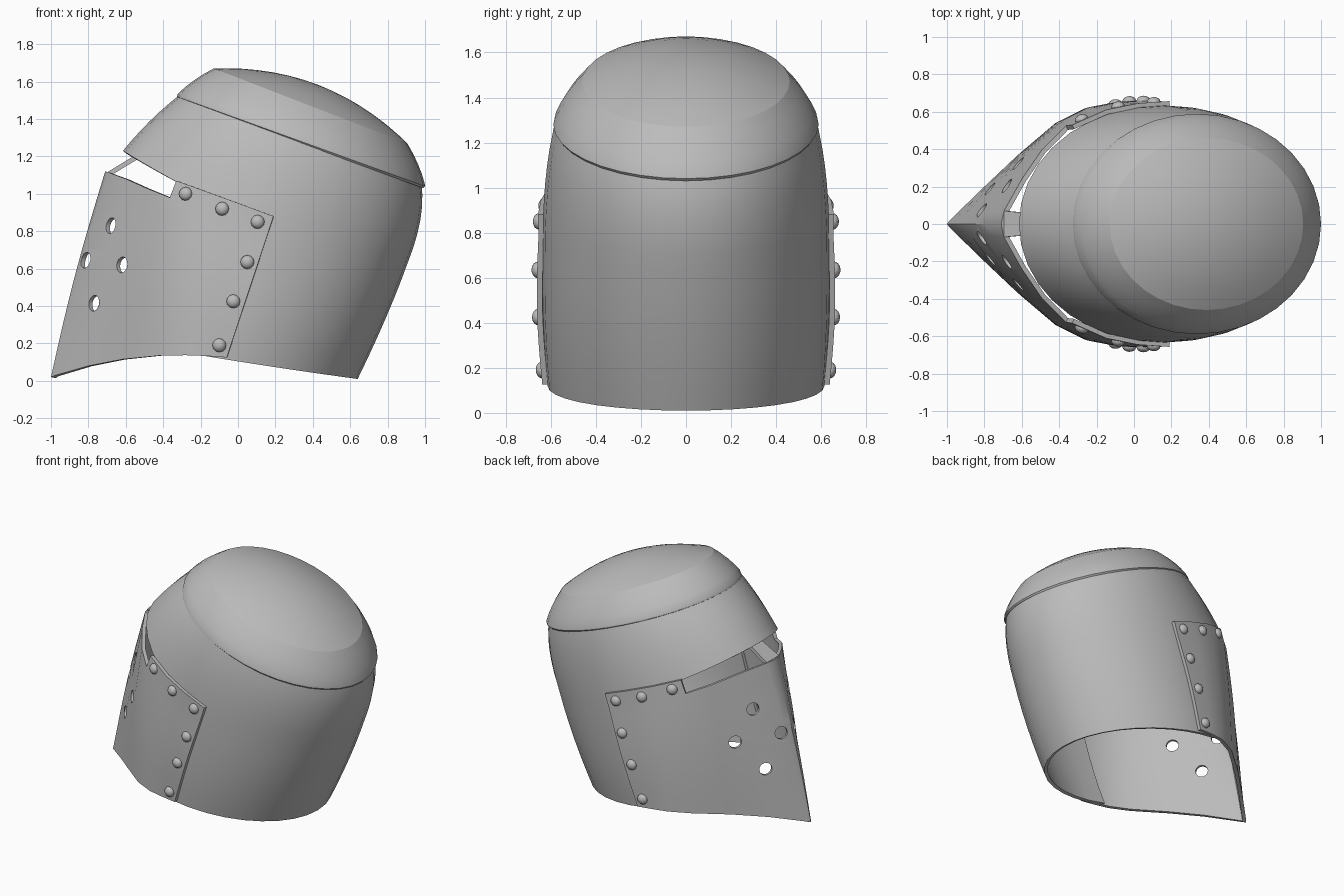
import bpy, bmesh, math
from mathutils import Vector
from mathutils.bvhtree import BVHTree

if "Cube" in bpy.data.objects:
    bpy.data.objects.remove(bpy.data.objects["Cube"])

steel = bpy.data.materials.new("grey_steel")
steel.use_nodes = True
steel.diffuse_color = (0.5, 0.5, 0.5, 1)
steel.node_tree.nodes["Principled BSDF"].inputs["Base Color"].default_value = (0.5, 0.5, 0.5, 1)

SEGS = 36
CENTRE = Vector((0.15, 0, 0.8))


def add_object(name, bm):
    mesh = bpy.data.meshes.new(name)
    bm.to_mesh(mesh)
    bm.free()
    mesh.materials.append(steel)
    obj = bpy.data.objects.new(name, mesh)
    bpy.context.collection.objects.link(obj)
    return obj


def activate(obj):
    bpy.ops.object.select_all(action='DESELECT')
    obj.select_set(True)
    bpy.context.view_layer.objects.active = obj


def finish(obj, angle=30):
    activate(obj)
    for mod in list(obj.modifiers):
        bpy.ops.object.modifier_apply(modifier=mod.name)
    bpy.ops.object.shade_smooth_by_angle(angle=math.radians(angle))


def thicken(obj, thickness):
    mod = obj.modifiers.new("thickness", 'SOLIDIFY')
    mod.thickness = thickness
    mod.offset = -1
    mod.use_even_offset = True


def skin(name, rows, closed, keep=lambda r, c: True):
    """Join rows of points into a surface facing outwards."""
    bm = bmesh.new()
    grid = [[bm.verts.new(p) for p in row] for row in rows]
    n = len(rows[0])
    for r in range(len(rows) - 1):
        for c in range(n if closed else n - 1):
            if keep(r, c):
                d = (c + 1) % n
                bm.faces.new((grid[r][c], grid[r][d], grid[r + 1][d], grid[r + 1][c]))
    bmesh.ops.delete(bm, geom=[v for v in bm.verts if not v.link_faces], context='VERTS')
    bmesh.ops.remove_doubles(bm, verts=bm.verts, dist=1e-5)
    bm.normal_update()
    if sum(f.normal.dot(f.calc_center_median() - CENTRE) for f in bm.faces) < 0:
        bmesh.ops.reverse_faces(bm, faces=bm.faces)
    return add_object(name, bm)


def ring(fx, fz, bx, bz, w, sag=0, scale=1, lift=0):
    """Tilted ellipse from a front point to a back point, w = half width."""
    points = []
    for i in range(SEGS):
        t = 2 * math.pi * i / SEGS
        c, s = math.cos(t) * scale, math.sin(t) * scale
        points.append(Vector(((fx + bx) / 2 - c * (bx - fx) / 2 + 0.36 * lift, w * s,
                              (fz + bz) / 2 - c * (bz - fz) / 2 - sag * s * s + 0.93 * lift)))
    return points


def blend(a, b, c, steps):
    """Smooth run of ring settings passing through three given ones."""
    out = []
    for i in range(steps + 1):
        t = i / steps
        k = ((1 - t) * (1 - 2 * t), 4 * t * (1 - t), t * (2 * t - 1))
        out.append([k[0] * p + k[1] * q + k[2] * r for p, q, r in zip(a, b, c)])
    return out


# Domed top cap
cap = (-0.13, 1.67, 0.905, 1.27, 0.46)
dome = skin("dome", [ring(*cap, scale=s, lift=0.12 * (1 - s * s))
                     for s in (1, 0.9, 0.75, 0.6, 0.45, 0.3, 0.15, 0)], True)
thicken(dome, 0.02)
finish(dome)

# Sloping crown band with a rolled lower lip
crown_rings = blend(cap, (-0.235, 1.607, 0.962, 1.16, 0.535), (-0.322, 1.535, 0.998, 1.055, 0.586), 4)
crown_rings += [(-0.327, 1.52, 1.0, 1.04, 0.589), (-0.317, 1.51, 0.99, 1.03, 0.58)]
crown = skin("crown_band", [ring(*r) for r in crown_rings], True)
thicken(crown, 0.015)
finish(crown)

# Main shell: full round above the eye slot, open at the front below it
brow = (-0.615, 1.23, 0.905, 0.625, 0.635, 0.085)
upper = blend((-0.31, 1.53, 0.98, 1.06, 0.578, 0), (-0.47, 1.39, 0.975, 0.86, 0.617, 0.03), brow, 6)
lower = blend(brow, (-0.74, 0.65, 0.79, 0.335, 0.634, 0.05), (-0.84, 0.25, 0.64, 0.01, 0.615, 0.01), 6)
shell_rows = [ring(*r) for r in upper + lower[1:]]
shell = skin("main_shell", shell_rows, True, lambda r, c: r < 6 or 8 <= c < SEGS - 8)
thicken(shell, 0.025)
finish(shell)

# Pointed face plate, wedge-shaped, with the eye slot cut in its upper edge
slot = [(-0.71, 0, 1.12), (-0.695, 0.07, 1.115), (-0.60, 0.24, 1.08), (-0.49, 0.40, 1.03),
        (-0.365, 0.525, 0.98), (-0.18, 0.61, 0.92), (-0.01, 0.645, 0.855), (0.157, 0.655, 0.78)]
hem = [(-1, 0, 0.02), (-0.985, 0.02, 0.027), (-0.80, 0.20, 0.08), (-0.62, 0.37, 0.115),
       (-0.42, 0.54, 0.135), (-0.28, 0.61, 0.137), (-0.17, 0.63, 0.133), (-0.06, 0.638, 0.125)]
top = slot[:4] + [(-0.33, 0.53, 1.07), (-0.15, 0.61, 1.005), (0.02, 0.645, 0.943), (0.19, 0.657, 0.88)]


def both_sides(half):
    return [Vector((x, -y, z)) for x, y, z in half[:0:-1]] + [Vector(p) for p in half]


STEPS = 8
plate_rows = [both_sides(top)]
for i in range(STEPS + 1):
    t = i / STEPS
    bow = 0.015 * math.sin(math.pi * t)
    row = []
    for a, b in zip(slot, hem):
        p = Vector(a).lerp(Vector(b), t)
        p.y += bow * min(1, p.y * 4)
        p.x -= bow * max(0, 1 - p.y * 2)
        row.append(p)
    plate_rows.append(both_sides(row))
plate = skin("face_plate", plate_rows, False, lambda r, c: r > 0 or c < 3 or c > 10)

bm = bmesh.new()
bm.from_mesh(plate.data)
plate_tree = BVHTree.FromBMesh(bm)
bm.free()


def on_plate(x, z, side):
    """Matrix standing on the plate, its z axis along the surface normal."""
    hit, normal, _, _ = plate_tree.ray_cast(Vector((x, 2 * side, z)), Vector((0, -side, 0)))
    if normal.y * side < 0:
        normal = -normal
    turn = normal.to_track_quat('Z', 'Y').to_matrix().to_4x4()
    turn.translation = hit
    return turn


# Breathing holes through the face plate
bm = bmesh.new()
for x, z in ((-0.68, 0.83), (-0.815, 0.645), (-0.62, 0.62), (-0.77, 0.415)):
    for side in (-1, 1):
        bmesh.ops.create_cone(bm, cap_ends=True, segments=16, radius1=0.043, radius2=0.043,
                              depth=0.16, matrix=on_plate(x, z, side))
cutter = add_object("hole_cutter", bm)
cutter.hide_render = True
thicken(plate, 0.025)
cut = plate.modifiers.new("holes", 'BOOLEAN')
cut.operation = 'DIFFERENCE'
cut.solver = 'EXACT'
cut.object = cutter
finish(plate)
bpy.data.objects.remove(cutter)

# Domed rivets along the upper and rear edges of the plate
for side, label in ((1, "left"), (-1, "right")):
    bm = bmesh.new()
    for x, z in ((-0.28, 1.0), (-0.085, 0.92), (0.105, 0.85), (0.05, 0.635), (-0.025, 0.425), (-0.1, 0.19)):
        made = bmesh.ops.create_uvsphere(bm, u_segments=12, v_segments=8, radius=0.037)
        bmesh.ops.scale(bm, vec=(1, 1, 0.75), verts=made["verts"])
        bmesh.ops.transform(bm, matrix=on_plate(x, z, side), verts=made["verts"])
    finish(add_object(label + "_rivets", bm), 40)

# Narrow bar joining the plate's ridge to the brow between the eye slots
bar = skin("nose_bar", [[(-0.695, y * 0.07, 1.118), (-0.56, y * 0.058, 1.2), (-0.5, y * 0.055, 1.235)]
                        for y in (-1, 1)], False)
thicken(bar, 0.025)
finish(bar)
